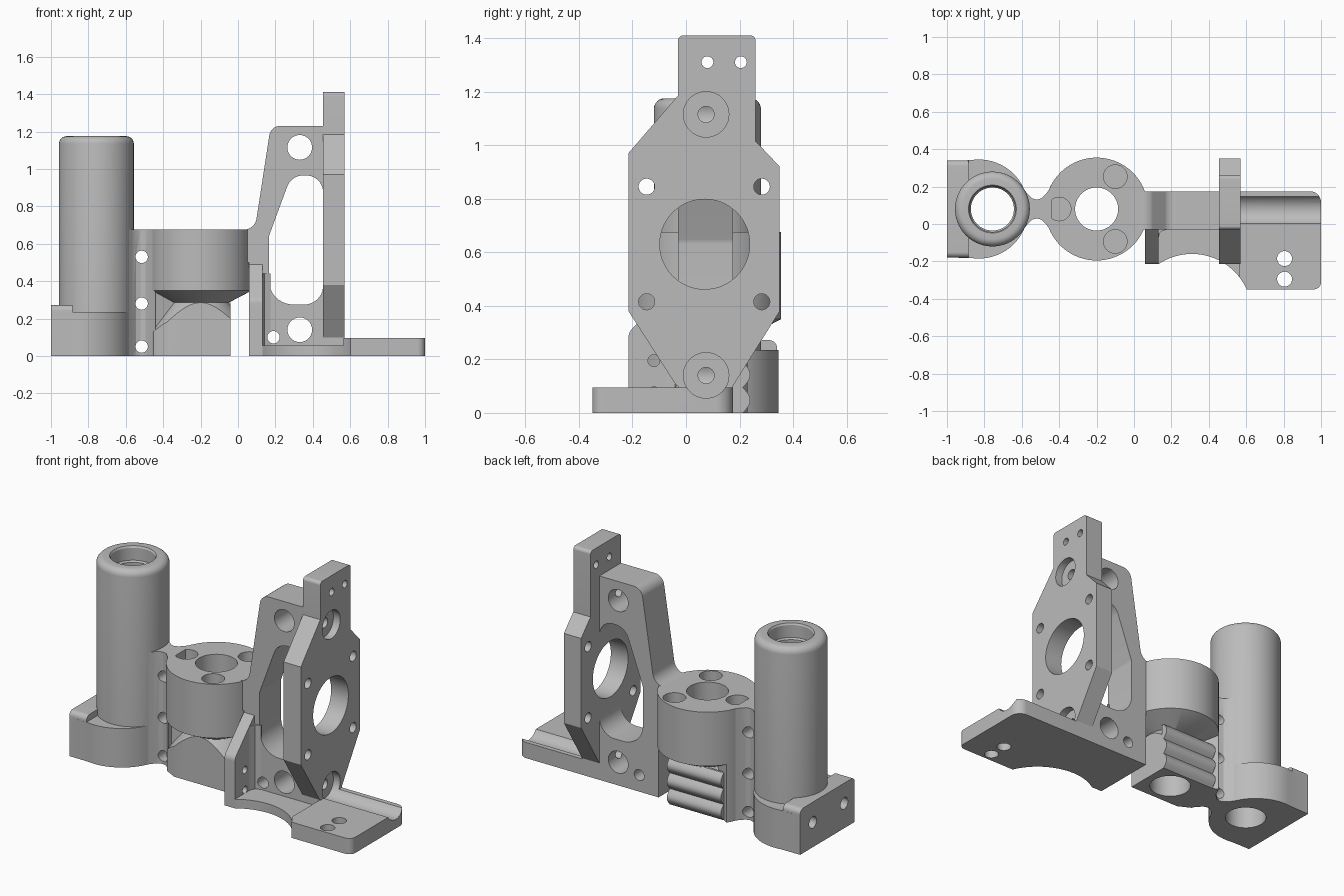
import bpy, bmesh
from math import sin, cos, pi, tan, radians, atan2
from mathutils import Vector

cube = bpy.data.objects.get("Cube")
if cube:
    bpy.data.objects.remove(cube)

grey = bpy.data.materials.new("plain_grey")
grey.use_nodes = True
GREY = (0.5, 0.5, 0.5, 1)
grey.diffuse_color = GREY
grey.node_tree.nodes["Principled BSDF"].inputs["Base Color"].default_value = GREY


def finish(name, bm):
    bmesh.ops.recalc_face_normals(bm, faces=bm.faces[:])
    mesh = bpy.data.meshes.new(name)
    bm.to_mesh(mesh)
    bm.free()
    mesh.materials.append(grey)
    obj = bpy.data.objects.new(name, mesh)
    bpy.context.collection.objects.link(obj)
    return obj


def rounded(points):
    """Outline whose third value, if given, is a corner radius."""
    out = []
    for i, p in enumerate(points):
        c = Vector(p[:2])
        if len(p) == 2:
            out.append(c)
            continue
        a = (Vector(points[i - 1][:2]) - c).normalized()
        b = (Vector(points[(i + 1) % len(points)][:2]) - c).normalized()
        half = a.angle(b) / 2
        mid = c + (a + b).normalized() * p[2] / sin(half)
        s, e = (c + d * p[2] / tan(half) - mid for d in (a, b))
        start = atan2(s.y, s.x)
        sweep = (atan2(e.y, e.x) - start + pi) % (2 * pi) - pi
        out += [mid + p[2] * Vector((cos(start + sweep * k / 10), sin(start + sweep * k / 10)))
                for k in range(11)]
    return out


def prism(name, axis, points, lo, hi):
    """Extrude a flat outline along an axis."""
    def place(p, h):
        return {"x": (h, p[0], p[1]), "y": (p[0], h, p[1]), "z": (p[0], p[1], h)}[axis]
    outline = rounded(points)
    bm = bmesh.new()
    low = [bm.verts.new(place(p, lo)) for p in outline]
    high = [bm.verts.new(place(p, hi)) for p in outline]
    n = len(outline)
    bm.faces.new(low)
    bm.faces.new(high)
    for i in range(n):
        bm.faces.new((low[i], low[(i + 1) % n], high[(i + 1) % n], high[i]))
    return finish(name, bm)


def rect(a, b, c, d):
    return [(a, b), (c, b), (c, d), (a, d)]


def arc(cx, cy, r, start, end, n=32):
    angles = [radians(start + (end - start) * i / n) for i in range(n + 1)]
    return [(cx + r * cos(t), cy + r * sin(t)) for t in angles]


def rod(axis, u, v, r, lo, hi, n=40):
    return prism("cutter", axis, arc(u, v, r, 0, 360 - 360 / n, n - 1), lo, hi)


def lathe(name, cx, cy, profile, n=72):
    """Closed (radius, height) profile turned around a vertical axis."""
    bm = bmesh.new()
    rings = [[bm.verts.new((cx + r * cos(2 * pi * i / n), cy + r * sin(2 * pi * i / n), z))
              for r, z in profile] for i in range(n)]
    m = len(profile)
    for i in range(n):
        a, b = rings[i], rings[(i + 1) % n]
        for j in range(m):
            k = (j + 1) % m
            bm.faces.new((a[j], b[j], b[k], a[k]))
    return finish(name, bm)


def cut(targets, cutter):
    for obj in targets:
        mod = obj.modifiers.new("cut", "BOOLEAN")
        mod.operation, mod.solver, mod.object = "DIFFERENCE", "EXACT", cutter
        graph = bpy.context.evaluated_depsgraph_get()
        mesh = bpy.data.meshes.new_from_object(obj.evaluated_get(graph))
        obj.modifiers.clear()
        obj.data = mesh
    bpy.data.objects.remove(cutter)


parts = []
Y = 0.08            # shared centre line of tower and drum
TX, DX = -0.757, -0.2

# Tall hollow tower with a rounded rim
rim = [(0.16 + 0.04 * cos(radians(t)), 1.135 + 0.04 * sin(radians(t))) for t in range(0, 91, 15)]
tower = lathe("tower", TX, Y, [(0.115, 0.0), (0.2, 0.0)] + rim +
              [(0.128, 1.175), (0.122, 1.165), (0.122, 1.09), (0.115, 1.08)])

# Tower foot: round low part and taller end block
foot = prism("tower_foot", "z", [(-0.99, -0.18)] + arc(-0.83, Y, 0.265, -100, 100) + [(-0.99, 0.34)],
             0, 0.235)
end_block = prism("foot_end_block", "x", [(-0.18, 0), (0.34, 0), (0.34, 0.272, 0.03), (-0.18, 0.272, 0.03)],
                  -1, -0.885)
cut([foot, end_block], rod("z", TX, Y, 0.116, -0.1, 0.4, 72))
cut([foot], rod("z", TX, Y, 0.15, 0.03, 0.2, 72))
for y in (-0.08, 0.22):
    cut([foot, end_block], rod("x", y, 0.15, 0.035, -1.1, -0.86))

# Narrow neck joining the tower and drum, with cross holes
side = [(-0.6, 0.12), (-0.57, 0.082), (-0.545, 0.057), (-0.52, 0.05),
        (-0.495, 0.057), (-0.47, 0.082), (-0.44, 0.12)]
neck = prism("neck", "z", [(x, Y - h) for x, h in side] + [(x, Y + h) for x, h in reversed(side)], 0, 0.675)
for z in (0.05, 0.28, 0.53):
    cut([neck], rod("y", -0.515, z, 0.033, -0.2, 0.4))

# Drum with a notch above its trimmed lower half
drum = lathe("drum", DX, Y, [(0.115, 0), (0.275, 0), (0.275, 0.13), (0.15, 0.285),
                             (0.275, 0.35), (0.275, 0.675), (0.115, 0.675)])
cut([drum], prism("cutter", "z", rect(-0.04, -0.4, 0.3, 0.5), -0.1, 0.285))
cut([drum], prism("cutter", "z", rect(-0.6, -0.4, 0.3, -0.07), -0.1, 0.285))
cut([drum], prism("cutter", "z", rect(-0.6, 0.21, 0.3, 0.6), -0.1, 0.285))
cut([drum], prism("cutter", "z", [(-0.375, -0.071), (-0.55, 0.02), (-0.55, -0.3), (-0.375, -0.3)], -0.1, 0.285))
for angle in (60, 180, 300):
    t = radians(angle)
    cut([drum], rod("z", DX + 0.2 * cos(t), Y + 0.2 * sin(t), 0.063, 0.59, 0.8))
drum_web = prism("drum_web", "z", arc(DX, Y, 0.275, 147, 200) + arc(DX, Y, 0.13, 200, 147), 0, 0.36)

# Ribbed grip on the back of the drum
ribs = [(0.2, 0)]
for i in range(3):
    ribs += [(0.213 + 0.027 * sin(pi * k / 8), 0.095 * (i + k / 8)) for k in range(9 if i == 2 else 8)]
grip = prism("ribbed_grip", "x", ribs + [(0.2, 0.285)], -0.4, -0.04)

# Upright bracket with a large window
bracket = prism("bracket", "y", [
    (0.06, 0), (0.57, 0), (0.57, 0.12), (0.46, 0.12), (0.46, 1.23), (0.175, 1.23, 0.06),
    (0.09, 0.675, 0.07), (-0.02, 0.675), (-0.02, 0.5), (0.06, 0.5)], -0.03, 0.175)
cut([bracket], prism("cutter", "y", [
    (0.165, 0.275, 0.13), (0.165, 0.64, 0.05), (0.285, 0.965, 0.09), (0.455, 0.965, 0.09),
    (0.455, 0.89), (0.52, 0.89), (0.52, 0.38), (0.455, 0.38), (0.455, 0.275, 0.1)], -0.2, 0.4))

# Side mounting plate
plate = prism("side_plate", "x", [
    (-0.03, 1.41, 0.02), (-0.03, 1.185), (-0.215, 0.97), (-0.215, 0.38), (-0.035, 0.1), (0.175, 0.1),
    (0.35, 0.38), (0.35, 0.92), (0.26, 1.015), (0.26, 1.41, 0.02)], 0.455, 0.57)
cut([plate], rod("x", 0.07, 0.63, 0.168, 0.3, 0.7, 72))
holes = [(y, z, 0.03) for y in (-0.147, 0.283) for z in (0.415, 0.845)]
for y, z, r in holes + [(0.08, 1.31, 0.022), (0.205, 1.31, 0.022)]:
    cut([plate], rod("x", y, z, r, 0.3, 0.7))

# Floor with a scooped front, and the raised end pad
floor = prism("floor", "z", [(0.06, -0.215)] + arc(0.31, -0.48, 0.32, 124, 36) + [(0.57, 0.175), (0.06, 0.175)],
              0, 0.055)
pad = prism("end_pad", "z", [(0.565, 0.175), (0.565, -0.35), (1, -0.35, 0.04), (1, 0.175, 0.06)], 0, 0.095)
cut([pad], rod("z", 0.31, -0.48, 0.32, -0.1, 0.3, 96))
for y in (-0.185, -0.295):
    cut([pad], rod("z", 0.805, y, 0.04, -0.1, 0.3))

# Screw seats through the bracket and plate; the lower one grooves the pad
for z in (0.14, 1.115):
    cut([bracket], rod("y", 0.33, z, 0.066, -0.2, 0.4))
    cut([bracket, plate], rod("x", 0.075, z, 0.03, 0.33, 0.7))
    cut([bracket, plate, pad] if z < 1 else [plate], rod("x", 0.075, z, 0.085, 0.525, 1.1))
cut([bracket], rod("y", 0.19, 0.1, 0.033, -0.2, 0.4))

# Sloped gusset at the front of the bracket
gusset = prism("gusset", "x", [(-0.215, 0), (-0.02, 0), (-0.02, 0.5), (-0.215, 0.3, 0.05)], 0.06, 0.13)
for z in (0.075, 0.195):
    cut([gusset], rod("x", -0.12, z, 0.022, -0.1, 0.3))
fillet = prism("gusset_fillet", "z", [(0.125, -0.02), (0.125, -0.075), (0.13, -0.075), (0.142, -0.042),
                                      (0.175, -0.03), (0.175, -0.02)], 0.04, 0.44)
cut([fillet], rod("y", 0.19, 0.1, 0.033, -0.2, 0.4))

# Smooth the round faces and keep edges crisp
parts = [tower, foot, end_block, neck, drum, drum_web, grip, bracket, plate, floor, pad, gusset, fillet]
bpy.ops.object.select_all(action="DESELECT")
for obj in parts:
    obj.select_set(True)
bpy.context.view_layer.objects.active = tower
bpy.ops.object.shade_smooth_by_angle(angle=radians(30))
